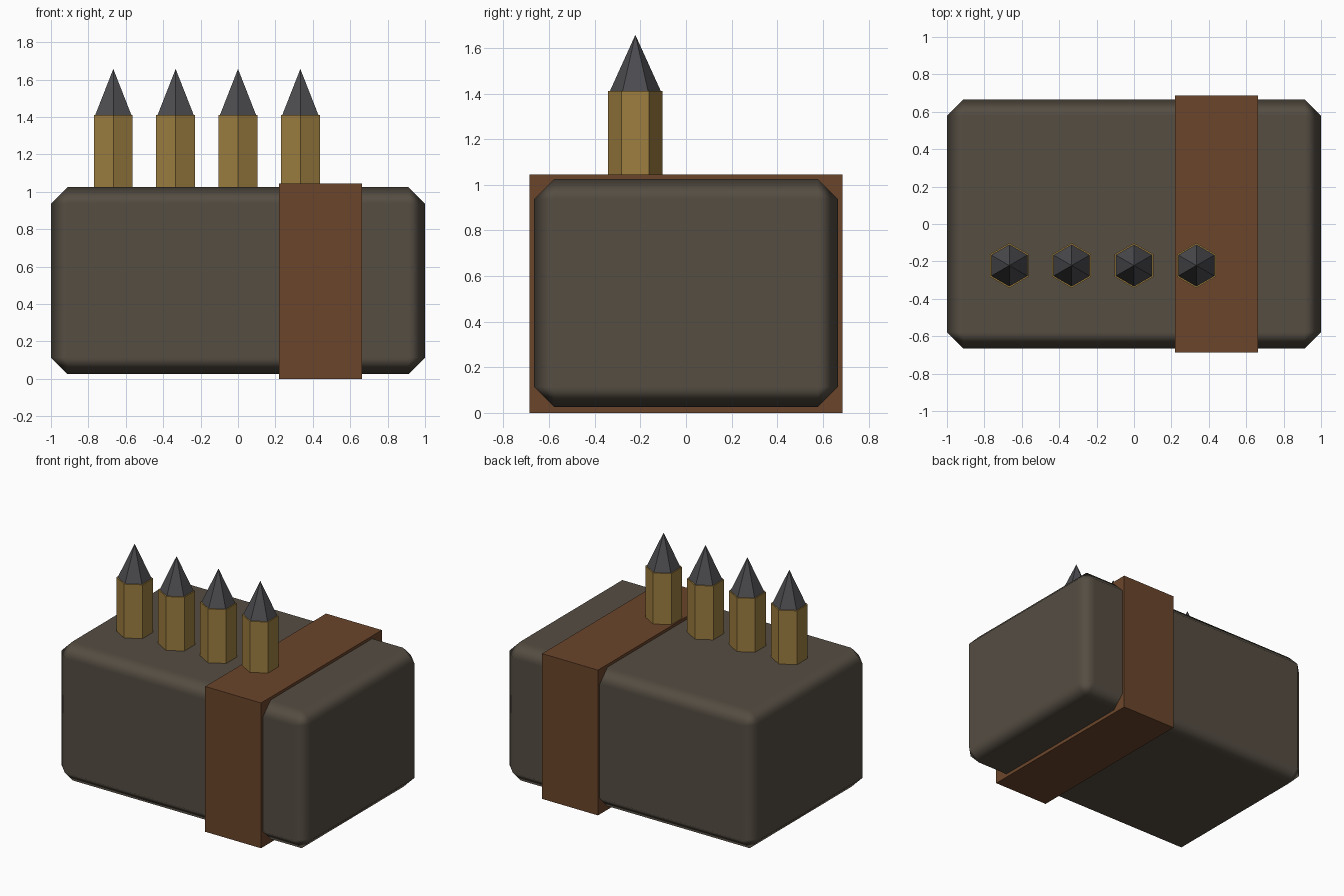
import bpy
import math

if "Cube" in bpy.data.objects:
    bpy.data.objects.remove(bpy.data.objects["Cube"], do_unlink=True)


def material(name, rgb):
    mat = bpy.data.materials.new(name)
    mat.use_nodes = True
    mat.diffuse_color = (*rgb, 1)
    bsdf = next(n for n in mat.node_tree.nodes if n.type == "BSDF_PRINCIPLED")
    bsdf.inputs["Base Color"].default_value = (*rgb, 1)
    return mat


stone = material("dark olive brown", (0.09, 0.074, 0.055))
leather = material("leather brown", (0.147, 0.06, 0.024))
brass = material("brass", (0.34, 0.21, 0.051))
lead = material("dark grey metal", (0.072, 0.072, 0.08))


def finish(name, mat):
    obj = bpy.context.object
    obj.name = name
    obj.data.materials.append(mat)
    return obj


def box(name, mat, size, centre):
    bpy.ops.mesh.primitive_cube_add(size=1, location=centre)
    obj = finish(name, mat)
    obj.scale = size
    bpy.ops.object.transform_apply(location=False, rotation=False, scale=True)
    return obj


def hex_cone(name, mat, r1, r2, bottom, top, x, y):
    # Six sides, with corners pointing front and back
    bpy.ops.mesh.primitive_cone_add(
        vertices=6, radius1=r1, radius2=r2, depth=top - bottom,
        location=(x, y, (bottom + top) / 2))
    return finish(name, mat)


# Chamfered pouch body with softly shaded corners
body = box("pouch_body", stone, (2, 1.333, 1), (0, 0, 0.525))
bpy.ops.object.shade_smooth()
bevel = body.modifiers.new("chamfer", "BEVEL")
bevel.width = 0.089
bevel.segments = 1
bevel.harden_normals = True

# Strap wrapped around the body
box("strap", leather, (0.444, 1.373, 1.045), (0.442, 0, 0.5225))

# Row of pointed cartridges
for i in range(4):
    x = (i - 2) / 3
    hex_cone(f"cartridge_case_{i + 1}", brass, 0.12, 0.12, 0.97, 1.412, x, -0.222)
    hex_cone(f"cartridge_tip_{i + 1}", lead, 0.111, 0, 1.412, 1.657, x, -0.222)
